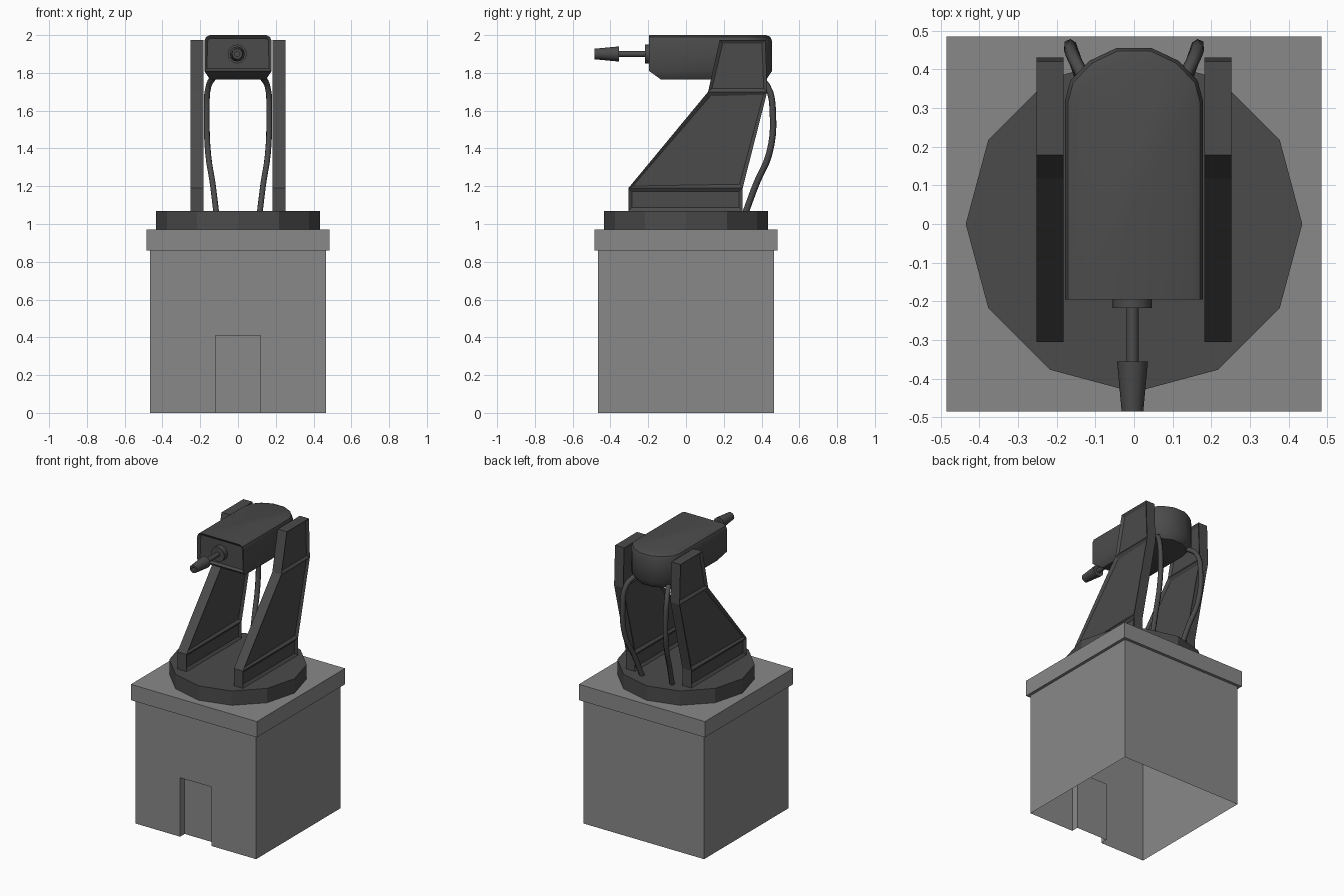
import bpy, bmesh, math

if "Cube" in bpy.data.objects:
    bpy.data.objects.remove(bpy.data.objects["Cube"])

dark = bpy.data.materials.new("dark_metal")
dark.diffuse_color = (0.07, 0.07, 0.07, 1)
dark.use_nodes = True
dark.node_tree.nodes["Principled BSDF"].inputs["Base Color"].default_value = dark.diffuse_color
grey = bpy.data.materials.new("light_grey")
grey.diffuse_color = (0.25, 0.25, 0.25, 1)
grey.use_nodes = True
grey.node_tree.nodes["Principled BSDF"].inputs["Base Color"].default_value = grey.diffuse_color


def finish(name, bm, mat, smooth=None):
    bmesh.ops.remove_doubles(bm, verts=bm.verts[:], dist=1e-5)
    bmesh.ops.recalc_face_normals(bm, faces=bm.faces[:])
    me = bpy.data.meshes.new(name)
    bm.to_mesh(me)
    bm.free()
    me.materials.append(mat)
    ob = bpy.data.objects.new(name, me)
    bpy.context.collection.objects.link(ob)
    if smooth:
        bpy.ops.object.select_all(action='DESELECT')
        ob.select_set(True)
        bpy.context.view_layer.objects.active = ob
        bpy.ops.object.shade_smooth_by_angle(angle=math.radians(smooth))
    return ob


def face(bm, pts):
    return bm.faces.new([bm.verts.new(p) for p in pts])


def loft(rings, cap_start=True, cap_end=True):
    """Skin a list of closed rings, optionally capping the ends."""
    bm = bmesh.new()
    vs = [[bm.verts.new(p) for p in r] for r in rings]
    n = len(vs[0])
    for a, b in zip(vs, vs[1:]):
        for i in range(n):
            j = (i + 1) % n
            bm.faces.new((a[i], a[j], b[j], b[i]))
    if cap_start:
        bm.faces.new(vs[0])
    if cap_end:
        bm.faces.new(vs[-1])
    return bm


# Base: hollow block, open underneath, with overhanging cap
W, D, DW, DH = 0.465, 0.05, 0.12, 0.41
square = lambda h, z: [(-h, -h, z), (h, -h, z), (h, h, z), (-h, h, z)]
bm = loft([square(W, 0), square(W, 0.86), square(0.485, 0.86), square(0.485, 0.97)],
          cap_start=False)
# Door recess in the front wall
bm.faces.ensure_lookup_table()
bmesh.ops.delete(bm, geom=[bm.faces[0]], context='FACES_ONLY')
arch = [(-DW, 0), (-DW, DH), (DW, DH), (DW, 0)]
outline = [(-W, 0)] + arch + [(W, 0), (W, 0.86), (-W, 0.86)]
face(bm, [(x, -W, z) for x, z in outline])
face(bm, [(x, -W + D, z) for x, z in arch])
for (x0, z0), (x1, z1) in zip(arch, arch[1:]):
    face(bm, [(x0, -W, z0), (x1, -W, z1), (x1, -W + D, z1), (x0, -W + D, z0)])
finish("base", bm, grey)

# Turntable: twelve-sided disc
circle = [(0.435 * math.cos(i * math.pi / 6), 0.435 * math.sin(i * math.pi / 6))
          for i in range(12)]
finish("turntable", loft([[(x, y, z) for x, y in circle] for z in (0.97, 1.07)]), dark)

# Support arms: stacked sections with recessed panels on both sides
levels = [(-0.305, 0.30, 1.07), (-0.305, 0.30, 1.19),
          (0.117, 0.43, 1.70), (0.178, 0.42, 1.975)]
XI, XO = 0.182, 0.252
bm = loft([[(XI, f, z), (XO, f, z), (XO, b, z), (XI, b, z)] for f, b, z in levels])
bmesh.ops.recalc_face_normals(bm, faces=bm.faces[:])
panels = [f for f in bm.faces if abs(f.normal.x) > 0.9]
bmesh.ops.inset_individual(bm, faces=panels, thickness=0.026, depth=-0.013)
arms = finish("support_arms", bm, dark)
arms.modifiers.new("mirror", 'MIRROR')


# Gun head: round-backed housing with softened top and chamfered underside
def plan(inset, front, z):
    half = [(0.178, front), (0.178, 0.32), (0.165, 0.37), (0.115, 0.422), (0.045, 0.455)]
    k = 1 - inset / 0.178
    right = [(x * k, y if y < 0 else y - inset * (y - 0.2) / 0.255) for x, y in half]
    return [(x, y, z) for x, y in right] + [(-x, y, z) for x, y in reversed(right)]


bm = loft([plan(0.03, -0.133, 1.765), plan(0, -0.195, 1.81), plan(0, -0.195, 1.968),
           plan(0.008, -0.195, 1.99), plan(0.03, -0.195, 2.0)])
bmesh.ops.recalc_face_normals(bm, faces=bm.faces[:])
front = [f for f in bm.faces if f.normal.y < -0.99]
bmesh.ops.inset_region(bm, faces=front, thickness=0.018, depth=-0.015)
finish("gun_head", bm, dark, 40)

# Barrel: turned collar, rod and flared muzzle with a bore
profile = [(0.014, -0.445), (0.014, -0.485), (0.028, -0.485), (0.04, -0.355),
           (0.016, -0.355), (0.016, -0.217), (0.051, -0.217), (0.051, -0.17)]
ring = [(math.cos(i * math.pi / 6), math.sin(i * math.pi / 6)) for i in range(12)]
finish("barrel", loft([[(-0.004 + r * c, y, 1.90 + r * s) for c, s in ring]
                       for r, y in profile]), dark, 35)

# Hoses from the head down to the turntable
path = [(0.12, 0.36, 1.79), (0.156, 0.43, 1.73), (0.165, 0.46, 1.58),
        (0.158, 0.44, 1.37), (0.135, 0.375, 1.22), (0.115, 0.315, 1.06)]
for side, sx in (("left", -1), ("right", 1)):
    cu = bpy.data.curves.new(side + "_hose", 'CURVE')
    cu.dimensions = '3D'
    cu.bevel_depth = 0.017
    cu.bevel_resolution = 1
    cu.resolution_u = 4
    cu.use_fill_caps = True
    sp = cu.splines.new('BEZIER')
    sp.bezier_points.add(len(path) - 1)
    for bp, (x, y, z) in zip(sp.bezier_points, path):
        bp.co = (sx * x, y, z)
        bp.handle_left_type = bp.handle_right_type = 'AUTO'
    cu.materials.append(dark)
    bpy.context.collection.objects.link(bpy.data.objects.new(side + "_hose", cu))
